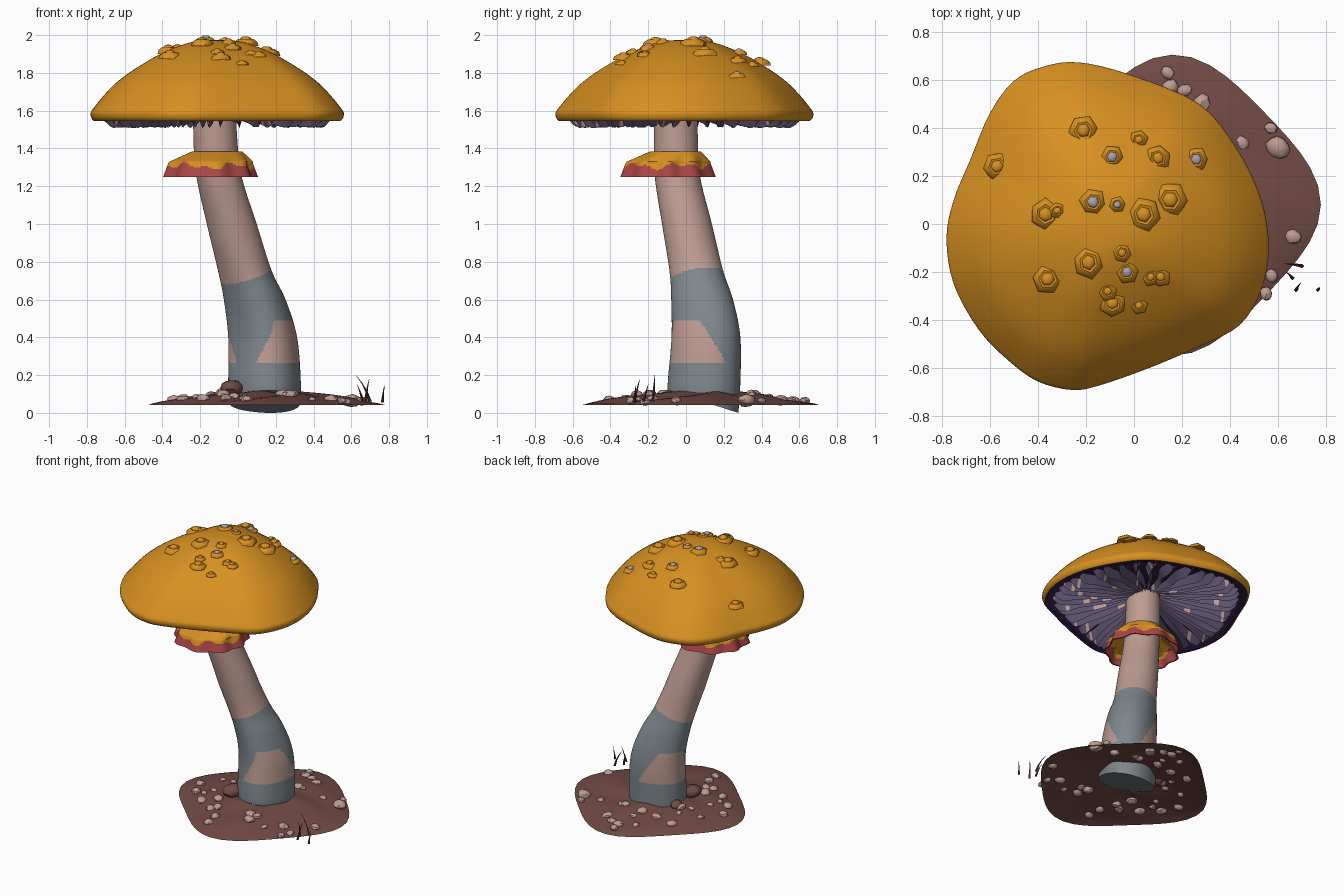
import bpy, bmesh, math, random
from mathutils import Vector, Matrix
from mathutils.bvhtree import BVHTree

if "Cube" in bpy.data.objects:
    bpy.data.objects.remove(bpy.data.objects["Cube"])

rng = random.Random(4)
TAU = math.tau


def material(name, rgb):
    m = bpy.data.materials.new(name)
    m.diffuse_color = (*rgb, 1)
    m.use_nodes = True
    m.node_tree.nodes["Principled BSDF"].inputs["Base Color"].default_value = m.diffuse_color
    return m


ORANGE = material("cap orange", (0.68, 0.28, 0.015))
PINK = material("pale pink", (0.51, 0.33, 0.285))
SLATE = material("slate blue", (0.21, 0.245, 0.268))
RED = material("skirt red", (0.41, 0.06, 0.06))
SOIL = material("soil brown", (0.17, 0.07, 0.06))
PURPLE = material("dark purple", (0.04, 0.016, 0.085))
MAUVE = material("gill mauve", (0.105, 0.082, 0.155))
LILAC = material("wart lilac", (0.4, 0.35, 0.42))
GRASS = material("dark grass", (0.075, 0.03, 0.027))


def finish(bm, name, mats, rule=None, smooth=40):
    """Turn a bmesh into an object, colouring faces by an optional rule."""
    bmesh.ops.recalc_face_normals(bm, faces=bm.faces)
    if rule:
        for f in bm.faces:
            f.material_index = rule(f)
    me = bpy.data.meshes.new(name)
    bm.to_mesh(me)
    bm.free()
    for m in mats:
        me.materials.append(m)
    ob = bpy.data.objects.new(name, me)
    bpy.context.collection.objects.link(ob)
    if smooth:
        bpy.ops.object.select_all(action='DESELECT')
        ob.select_set(True)
        bpy.context.view_layer.objects.active = ob
        bpy.ops.object.shade_smooth_by_angle(angle=math.radians(smooth))
    return ob


def loft(bm, rings, start=True, end=True, closed=False, index=0):
    """Skin a list of equal closed rings of points, with optional end caps."""
    vs = [[bm.verts.new(p) for p in r] for r in rings]
    n = len(vs[0])
    pairs = list(zip(vs, vs[1:])) + ([(vs[-1], vs[0])] if closed else [])
    for a, b in pairs:
        for i in range(n):
            j = (i + 1) % n
            bm.faces.new((a[i], a[j], b[j], b[i])).material_index = index
    for r, wanted in ((vs[0], start), (vs[-1], end)):
        if wanted and not closed:
            bm.faces.new(r).material_index = index


def catmull(pts, t, closed=False):
    """Smooth curve through pts, t counted in points."""
    i, n = int(math.floor(t)), len(pts)
    f = t - i
    get = lambda k: Vector(pts[k % n] if closed else pts[max(0, min(n - 1, k))])
    a, b, c, d = (get(i + k) for k in (-1, 0, 1, 2))
    return 0.5 * (2 * b + (c - a) * f + (2 * a - 5 * b + 4 * c - d) * f ** 2
                  + (3 * b - a - 3 * c + d) * f ** 3)


# Cap: lobed outline scaled along a dome profile
OUT = [(-.02, .622), (.27, .5), (.43, .31), (.53, .1), (.56, -.1), (.53, -.27),
       (.44, -.42), (.27, -.51), (.06, -.6), (-.146, -.672), (-.26, -.69),
       (-.4, -.655), (-.52, -.57), (-.646, -.44), (-.75, -.25), (-.78, -.06),
       (-.75, .1), (-.68, .27), (-.6, .46), (-.5, .595), (-.375, .655), (-.23, .672)]
MID = Vector((-.11, 0))


def cap_point(u, s, z):
    p = MID + (catmull(OUT, u * len(OUT), True) - MID) * s
    return Vector((p.x, p.y, z))


DOME = [(.02, 1.975), (.2, 1.964), (.43, 1.907), (.66, 1.817), (.8, 1.747), (.9, 1.678),
        (.97, 1.62), (1, 1.59), (.995, 1.562), (.975, 1.546)]
UNDER = [(.975, 1.546), (.93, 1.545), (.88, 1.57), (.5, 1.615), (.1, 1.64)]
N = 88
dome = [catmull(DOME, k / 3) for k in range(3 * (len(DOME) - 1) + 1)]
bm = bmesh.new()
loft(bm, [[cap_point(i / N, s, z) for i in range(N)] for s, z in dome], end=False)
tree = BVHTree.FromBMesh(bm)
finish(bm, "cap", [ORANGE], smooth=60)
bm = bmesh.new()
loft(bm, [[cap_point(i / N, s, z) for i in range(N)] for s, z in UNDER], start=False)
finish(bm, "cap_underside", [PURPLE])

# Gills: radial V-shaped ridges with a slight wave and pale flecks
bm = bmesh.new()
GILL = [(.9, 1.55, 1.56), (.82, 1.51, 1.58), (.66, 1.53, 1.6), (.42, 1.56, 1.625), (.13, 1.61, 1.645)]
COUNT = 46
for g in range(COUNT):
    ph = rng.uniform(0, TAU)
    prev = None
    for k in range(17):
        s, low, high = catmull(GILL, k / 4)
        u = g / COUNT + .004 * math.sin(9 * s + ph)
        w = .25 / COUNT
        row = [bm.verts.new(p) for p in (cap_point(u - w, s, high),
               cap_point(u, s, low + rng.uniform(-.003, .004)), cap_point(u + w, s, high))]
        if prev:
            for j in (0, 1):
                f = bm.faces.new((prev[j], prev[j + 1], row[j + 1], row[j]))
                f.material_index = int(rng.random() < .06)
        prev = row
finish(bm, "gills", [MAUVE, PINK], smooth=50)

# Warts: low faceted dish with a knob, seated on the dome
WARTS = [(-.21, .39, .06), (.02, .35, .038), (.1, .275, .053), (-.57, .24, .055),
         (-.37, .04, .065), (-.32, .055, .035), (.04, .04, .07), (.15, .1, .07),
         (-.05, -.12, .04), (-.19, -.16, .065), (.07, -.22, .036), (.11, -.22, .042),
         (-.36, -.23, .065), (-.11, -.28, .038), (-.09, -.33, .055), (.02, -.34, .035),
         (-.09, .28, .047), (.26, .27, .048), (-.17, .09, .055), (-.07, .08, .035),
         (-.03, -.2, .047)]
bm = bmesh.new()
for k, (x, y, r) in enumerate(WARTS):
    hit, nor, _, _ = tree.ray_cast(Vector((x, y, 3)), Vector((0, 0, -1)))
    nor = nor if nor.z > 0 else -nor
    place = Matrix.Translation(hit) @ nor.to_track_quat('Z', 'Y').to_matrix().to_4x4()
    turn = rng.uniform(0, TAU)
    jit = [rng.uniform(.92, 1.1) for _ in range(6)]

    def ring(q, h):
        return [place @ Vector((q * r * jit[i] * math.cos(turn + i * TAU / 6),
                                q * r * jit[i] * math.sin(turn + i * TAU / 6), h * r))
                for i in range(6)]
    loft(bm, [ring(*p) for p in ((1.03, -.2), (.93, .12), (.62, .33), (.4, .26))])
    loft(bm, [ring(*p) for p in ((.47, .2), (.45, .38), (.3, .5), (.1, .54))],
         index=int(k >= 16))
finish(bm, "cap_warts", [ORANGE, LILAC], smooth=45)

# Stem: leaning tube of (x, y, z, radius), painted below a wavy line
PATH = [(.14, .09, .06, .185), (.14, .095, .16, .19), (.13, .105, .4, .18),
        (.088, .085, .6, .162), (.037, .055, .75, .142), (-.033, .005, 1, .132),
        (-.1, -.045, 1.25, .12), (-.12, -.053, 1.45, .116), (-.123, -.053, 1.65, .112)]


def stem_at(z):
    for a, b in zip(PATH, PATH[1:]):
        if z <= b[2]:
            return Vector(a).lerp(Vector(b), (z - a[2]) / (b[2] - a[2]))
    return Vector(PATH[-1])


def stem_paint(f):
    c = f.calc_center_median()
    if len(f.verts) > 4:
        return 1
    o = stem_at(c.z)
    a = math.degrees(math.atan2(c.y - o.y, c.x - o.x))
    if c.z > .725 + .045 * math.cos(math.radians(a - 30)):
        return 0
    for mid in (-35, 143):
        off = abs((a - mid + 180) % 360 - 180)
        if .265 < c.z < .485 and off < 68 - 40 * (c.z - .265) / .22:
            return 0
    return 1


bm = bmesh.new()
rings = []
SIDES, SUB = 112, 24
for k in range(SUB * (len(PATH) - 1) + 1):
    x, y, z, r = catmull(PATH, k / SUB)
    tilt = -.32 * max(0, 1 - k / SUB)
    bulge = .01 * max(0, min(1, (.9 - z) / .4))
    row = []
    for i in range(SIDES):
        a = i * TAU / SIDES
        b = a - TAU / 8
        q = r + bulge * (math.cos(b) + math.cos(3 * b))
        row.append((x + q * math.cos(a), y + q * math.sin(a), z + tilt * q * math.sin(a)))
    rings.append(row)
loft(bm, rings)
finish(bm, "stem", [PINK, SLATE], stem_paint)

# Skirt: thin pleated collar with a red hem
SKIRT = [(.118, 1.383), (.135, 1.383), (.175, 1.358), (.216, 1.33), (.23, 1.29),
         (.245, 1.25), (.235, 1.25), (.22, 1.29), (.205, 1.32), (.13, 1.355)]


def skirt_point(r, z, a):
    t = min(1, (1.385 - z) / .06)
    q = r * (1 + .045 * t * math.cos(9 * a + .6 * math.sin(2 * a)))
    return (-.11 - .04 * t + q * math.cos(a), -.055 - .04 * t + q * math.sin(a), z)


def skirt_paint(f):
    c = f.calc_center_median()
    a = math.atan2(c.y + .095, c.x + .15)
    return int(c.z < 1.306 + .012 * math.sin(5 * a) + .01 * math.sin(11 * a + 1))


bm = bmesh.new()
skirt = []
for p, q in zip(SKIRT, SKIRT[1:] + SKIRT[:1]):
    skirt += [Vector(p).lerp(Vector(q), t / 5) for t in range(5)]
loft(bm, [[skirt_point(r, z, i * TAU / 144) for i in range(144)] for r, z in skirt], closed=True)
finish(bm, "skirt", [ORANGE, RED], skirt_paint)


# Soil: open rounded diamond mound
def soil_point(a, s):
    c, d = math.cos(a), math.sin(a)
    r = .54 * (abs(c) ** 3.5 + abs(d) ** 3.5) ** (-1 / 3.5)
    r *= s * (1 + .01 * math.sin(3 * a + 1))
    b = a + math.pi / 4
    return .158 + r * math.cos(b), .08 + r * math.sin(b)


def soil_height(a, s):
    return .042 + .088 * (1 - s) ** .75 + .008 * math.sin(5 * a + 9 * s) * s * (1 - s) * 4


bm = bmesh.new()
levels = [1, .96, .88, .78, .66, .54, .42, .32, .26]
loft(bm, [[(*soil_point(i * TAU / 48, s), soil_height(i * TAU / 48, s)) for i in range(48)]
          for s in levels], start=False, end=False)
finish(bm, "soil", [SOIL])


# Pebbles and clods: squashed faceted lumps
def lump(bm, x, y, z, r):
    m = (Matrix.Translation((x, y, z)) @ Matrix.Rotation(rng.uniform(0, TAU), 4, 'Z')
         @ Matrix.Diagonal((r * 1.15, r * .95, r * .75, 1)))
    new = bmesh.ops.create_icosphere(bm, subdivisions=2, radius=1, matrix=m)["verts"]
    for v in new:
        v.co += Vector([rng.uniform(-.08, .08) * r for _ in range(3)])


bm = bmesh.new()
for x, y, r in ((.14, .63, .026), (.15, .57, .032), (.21, .555, .028), (.28, .5, .038),
                (.57, .4, .024), (.6, .32, .045), (.55, -.29, .026), (.45, .34, .03)):
    lump(bm, x, y, .065, r)
for k in range(36):
    a, s = k * 2.4 + rng.uniform(-.2, .2), rng.uniform(.45, .93)
    x, y = soil_point(a, s)
    if x < .4 or y < -.05:
        lump(bm, x, y, soil_height(a, s), rng.uniform(.02, .036))
finish(bm, "pebbles", [PINK], smooth=30)
bm = bmesh.new()
for x, y, z, r in ((-.03, -.02, .13, .06), (-.05, .18, .11, .045)):
    lump(bm, x, y, z, r)
finish(bm, "soil_clods", [SOIL])

# Grass: curved tapering blades from root to tip
bm = bmesh.new()
for root, tip in (((.70, -.175, .06), (.625, -.165, .2)), ((.66, -.225, .06), (.63, -.20, .15)),
                  ((.675, -.275, .06), (.695, -.245, .18)), ((.765, -.275, .055), (.775, -.265, .145))):
    a, b = Vector(root), Vector(tip)
    rings = []
    for t in (0, .35, .7, 1):
        p = a.lerp(b, t)
        p.x += (a.x - b.x) * .5 * t * (1 - t)
        w = .008 * (1 - t) + .0008
        rings.append([p + Vector((w * math.cos(i * TAU / 4), w * math.sin(i * TAU / 4), 0))
                      for i in range(4)])
    loft(bm, rings)
finish(bm, "grass", [GRASS])
